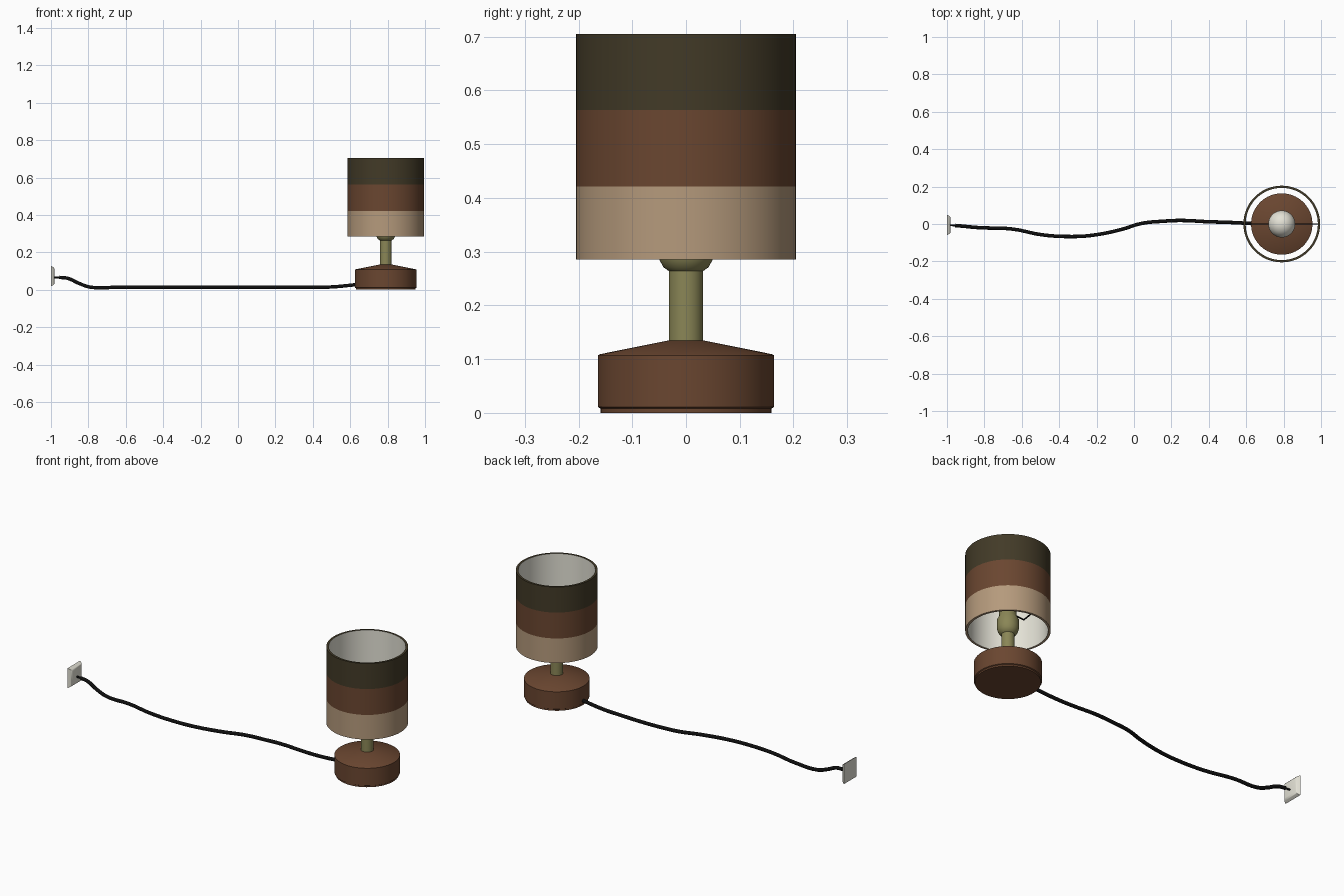
import bpy, bmesh, math
from mathutils import Vector

if "Cube" in bpy.data.objects:
    bpy.data.objects.remove(bpy.data.objects["Cube"])

LAMP_X = 0.79


def srgb(r, g, b):
    return tuple((c / 255 / 12.92) if c < 11 else ((c / 255 + 0.055) / 1.055) ** 2.4
                 for c in (r, g, b)) + (1.0,)


def material(name, rgb):
    m = bpy.data.materials.new(name)
    m.diffuse_color = srgb(*rgb)
    m.use_nodes = True
    m.node_tree.nodes["Principled BSDF"].inputs["Base Color"].default_value = m.diffuse_color
    return m


DARK_OLIVE = material("dark olive", (66, 58, 39))
BROWN = material("chestnut brown", (106, 70, 48))
TAN = material("warm tan", (181, 154, 124))
OLIVE = material("olive metal", (138, 134, 86))
WHITE = material("off white", (228, 226, 214))
BLACK = material("cord black", (14, 14, 14))


def finish(obj, mats, angle=35):
    for m in mats:
        obj.data.materials.append(m)
    bpy.ops.object.select_all(action='DESELECT')
    obj.select_set(True)
    bpy.context.view_layer.objects.active = obj
    bpy.ops.object.shade_smooth_by_angle(angle=math.radians(angle))
    return obj


def lathe(name, profile, mats, closed=False, segs=64, slots=None):
    """Revolve (radius, z) points around the lamp axis; slots gives a material per profile segment."""
    bm = bmesh.new()
    rings = []
    for r, z in profile:
        if r == 0:
            rings.append([bm.verts.new((LAMP_X, 0, z))] * segs)
        else:
            rings.append([bm.verts.new((LAMP_X + r * math.cos(2 * math.pi * i / segs),
                                        r * math.sin(2 * math.pi * i / segs), z))
                          for i in range(segs)])
    n = len(rings)
    for k in range(n if closed else n - 1):
        a, b = rings[k], rings[(k + 1) % n]
        for i in range(segs):
            j = (i + 1) % segs
            f = bm.faces.new(list(dict.fromkeys((a[i], a[j], b[j], b[i]))))
            f.material_index = slots[k] if slots else 0
    bmesh.ops.recalc_face_normals(bm, faces=bm.faces)
    me = bpy.data.meshes.new(name)
    bm.to_mesh(me)
    bm.free()
    obj = bpy.data.objects.new(name, me)
    bpy.context.collection.objects.link(obj)
    return finish(obj, mats)


def tube(name, points, radius, mat, smooth=True):
    """Round cable or rod through the points, converted to a mesh."""
    cu = bpy.data.curves.new(name, 'CURVE')
    cu.dimensions = '3D'
    cu.bevel_depth = radius
    cu.bevel_resolution = 3
    cu.use_fill_caps = True
    cu.resolution_u = 5
    if smooth:
        sp = cu.splines.new('BEZIER')
        sp.bezier_points.add(len(points) - 1)
        for bp, p in zip(sp.bezier_points, points):
            bp.co = p
            bp.handle_left_type = bp.handle_right_type = 'AUTO'
    else:
        sp = cu.splines.new('POLY')
        sp.points.add(len(points) - 1)
        for pt, p in zip(sp.points, points):
            pt.co = (*p, 1)
    obj = bpy.data.objects.new(name, cu)
    bpy.context.collection.objects.link(obj)
    bpy.ops.object.select_all(action='DESELECT')
    obj.select_set(True)
    bpy.context.view_layer.objects.active = obj
    bpy.ops.object.convert(target='MESH')
    return finish(bpy.context.object, [mat], 50)


# Wooden base with recessed foot and shallow conical top
lathe("lamp_base", [(0, 0), (0.159, 0), (0.159, 0.008), (0.164, 0.011), (0.164, 0.107),
                    (0.161, 0.109), (0.032, 0.135), (0, 0.135)], [BROWN])

# Stem flaring into the bulb socket
lathe("stem_and_socket", [(0, 0.13), (0.032, 0.13), (0.032, 0.264), (0.042, 0.271),
                          (0.049, 0.284), (0.053, 0.30), (0.053, 0.345), (0.042, 0.365),
                          (0.042, 0.40), (0, 0.40)], [OLIVE], segs=48)

# Round bulb with a short neck
BULB_R, BULB_Z = 0.072, 0.475
bulb = [(0, 0.39), (0.036, 0.39)]
bulb += [(BULB_R * math.cos(math.radians(a)), BULB_Z + BULB_R * math.sin(math.radians(a)))
         for a in range(-60, 90, 10)]
lathe("bulb", bulb + [(0, BULB_Z + BULB_R)], [WHITE], segs=32)

# Drum shade: three outer bands, white lining
lathe("lamp_shade", [(0.205, 0.285), (0.205, 0.421), (0.205, 0.564), (0.205, 0.705),
                     (0.193, 0.705), (0.193, 0.285)],
      [TAN, BROWN, DARK_OLIVE, WHITE], closed=True, slots=[0, 1, 2, 2, 3, 0])

# Pair of bent rods carrying the shade
for side, label in ((-1, "left"), (1, "right")):
    tube(label + "_shade_arm", [(LAMP_X + side * r, 0, z) for r, z in
                                ((0.035, 0.39), (0.10, 0.385), (0.196, 0.49))],
         0.004, BLACK, smooth=False)

# Power cord lying on the floor and rising to the wall plate
tube("power_cord", [(-0.955, -0.008, 0.066), (-0.91, -0.012, 0.061), (-0.85, -0.018, 0.034),
                    (-0.79, -0.021, 0.014), (-0.65, -0.027, 0.013), (-0.49, -0.058, 0.013),
                    (-0.33, -0.067, 0.013), (-0.22, -0.060, 0.013), (-0.07, -0.030, 0.013),
                    (0.04, 0.003, 0.013), (0.16, 0.015, 0.013), (0.25, 0.019, 0.014),
                    (0.40, 0.012, 0.013), (0.50, 0.009, 0.015), (0.64, 0.002, 0.028)],
     0.0095, BLACK)
tube("plug_pin", [(-0.99, -0.006, 0.066), (-0.95, -0.008, 0.066)], 0.005, BLACK, smooth=False)

# Square wall plate with a chamfered front
bm = bmesh.new()
bmesh.ops.create_cube(bm, size=1)
for v in bm.verts:
    s = 0.044 if v.co.x > 0 else 0.055
    v.co = Vector((-1 + (0.019 if v.co.x > 0 else 0),
                   -0.005 + math.copysign(s, v.co.y),
                   0.073 + math.copysign(s, v.co.z)))
front = [e for e in bm.edges if all(v.co.x > -0.99 for v in e.verts)]
bmesh.ops.bevel(bm, geom=front, offset=0.007, segments=2, affect='EDGES', profile=0.5)
me = bpy.data.meshes.new("wall_plate")
bm.to_mesh(me)
bm.free()
plate = bpy.data.objects.new("wall_plate", me)
bpy.context.collection.objects.link(plate)
finish(plate, [WHITE], 30)
